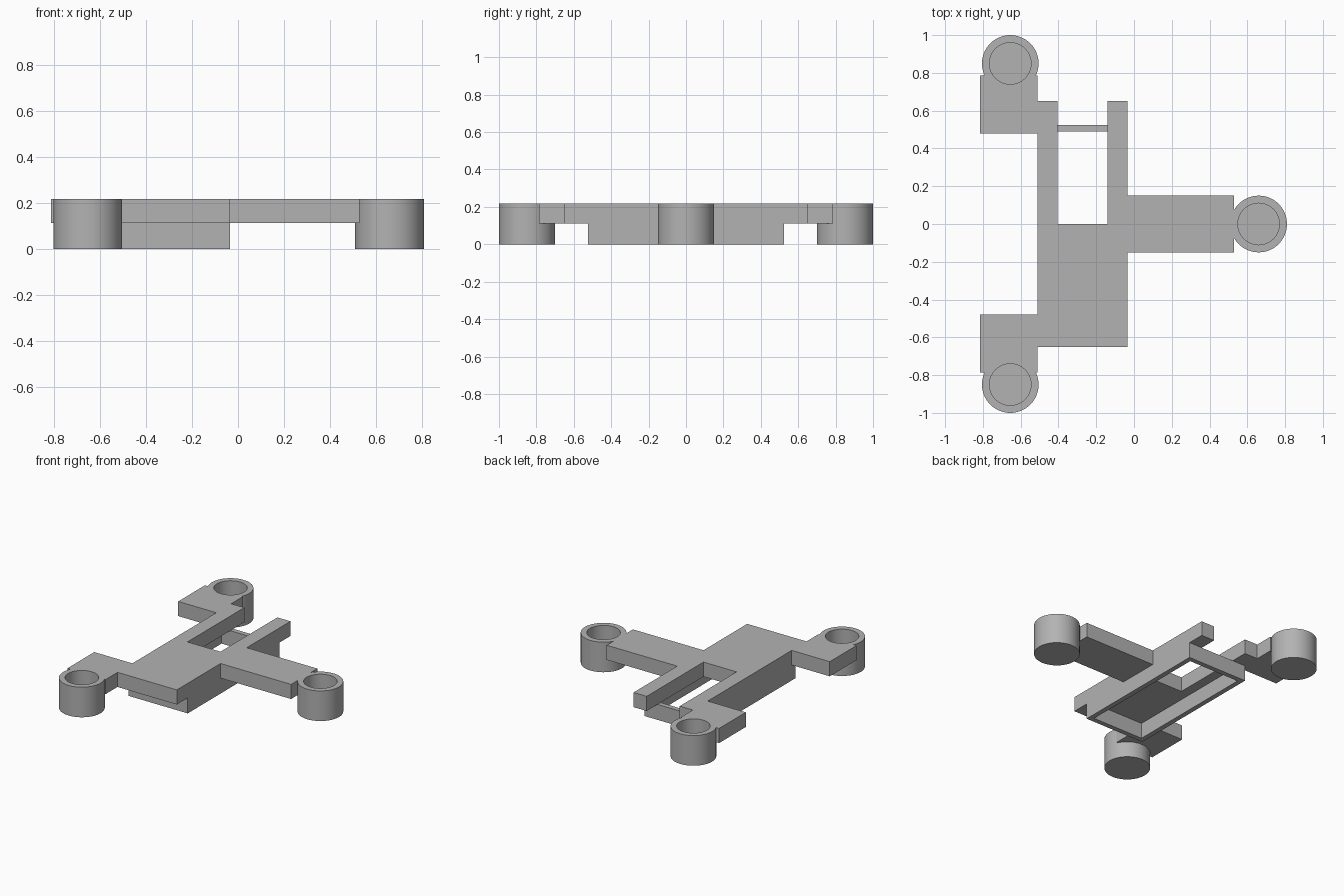
import bpy, bmesh, math

cube = bpy.data.objects.get("Cube")
if cube:
    bpy.data.objects.remove(cube, do_unlink=True)

TOP, MID = 0.218, 0.112          # deck top and underside
CUP_R, BORE_R = 0.15, 0.11
CUPS = {"right_cup": (0.66, 0), "front_cup": (-0.655, -0.85), "back_cup": (-0.655, 0.85)}

grey = bpy.data.materials.new("mid_grey")
grey.use_nodes = True
grey.diffuse_color = (0.45, 0.45, 0.45, 1)
grey.node_tree.nodes["Principled BSDF"].inputs["Base Color"].default_value = grey.diffuse_color


def make(name, bm):
    bmesh.ops.recalc_face_normals(bm, faces=bm.faces)
    mesh = bpy.data.meshes.new(name)
    bm.to_mesh(mesh)
    bm.free()
    mesh.materials.append(grey)
    obj = bpy.data.objects.new(name, mesh)
    bpy.context.collection.objects.link(obj)
    return obj


def prism(name, outline, z0, z1):
    """Extrude a flat outline from z0 up to z1."""
    bm = bmesh.new()
    face = bm.faces.new([bm.verts.new((x, y, z0)) for x, y in outline])
    ext = bmesh.ops.extrude_face_region(bm, geom=[face])["geom"]
    verts = [v for v in ext if isinstance(v, bmesh.types.BMVert)]
    bmesh.ops.translate(bm, verts=verts, vec=(0, 0, z1 - z0))
    return make(name, bm)


def lathe(name, profile, centre, steps=64):
    """Spin a radius/height profile around a vertical axis."""
    bm = bmesh.new()
    cx, cy = centre
    verts = [bm.verts.new((cx + r, cy, z)) for r, z in profile]
    edges = [bm.edges.new(pair) for pair in zip(verts, verts[1:])]
    bmesh.ops.spin(bm, geom=verts + edges, cent=(cx, cy, 0), axis=(0, 0, 1),
                   angle=math.tau, steps=steps)
    bmesh.ops.remove_doubles(bm, verts=bm.verts, dist=1e-4)
    return make(name, bm)


def cut(target, cutter):
    mod = target.modifiers.new("cut", "BOOLEAN")
    mod.operation, mod.object, mod.solver = "DIFFERENCE", cutter, "EXACT"
    cutter.hide_render = True
    cutter.hide_set(True)
    cutter.display_type = "WIRE"


# Deck: body, two rear prongs and the three arms in one outline
deck = prism("deck", [
    (-0.035, -0.65), (-0.035, -0.15), (0.53, -0.15), (0.53, 0.15), (-0.035, 0.15),
    (-0.035, 0.65), (-0.14, 0.65), (-0.14, 0), (-0.405, 0), (-0.405, 0.65),
    (-0.51, 0.65), (-0.51, 0.785), (-0.815, 0.785), (-0.815, 0.48), (-0.51, 0.48),
    (-0.51, -0.48), (-0.815, -0.48), (-0.815, -0.785), (-0.51, -0.785), (-0.51, -0.65),
], MID, TOP)

# Thin rectangular frame below the deck
WALL = 0.035
X0, X1, Y = -0.51, -0.035, 0.525
for side, y in (("front", -Y), ("back", Y - WALL)):
    prism(f"frame_{side}_wall", [(X0, y), (X1, y), (X1, y + WALL), (X0, y + WALL)], 0, MID)
for side, x in (("right", X0), ("left", X1 - WALL)):
    prism(f"frame_{side}_wall", [(x, WALL - Y), (x + WALL, WALL - Y),
                                 (x + WALL, Y - WALL), (x, Y - WALL)], 0, MID)

# Round cups at the arm ends, with their bores cleared through the deck
for name, centre in CUPS.items():
    cup = lathe(name, [(0, 0), (CUP_R, 0), (CUP_R, TOP), (BORE_R, TOP),
                       (BORE_R, 0.035), (0, 0.035)], centre)
    bpy.ops.object.select_all(action="DESELECT")
    cup.select_set(True)
    bpy.context.view_layer.objects.active = cup
    bpy.ops.object.shade_smooth_by_angle(angle=math.radians(30))
    bore = lathe(name + "_bore_cutter", [(0, 0.03), (BORE_R + 0.01, 0.03),
                                         (BORE_R + 0.01, 0.3), (0, 0.3)], centre)
    cut(deck, bore)
